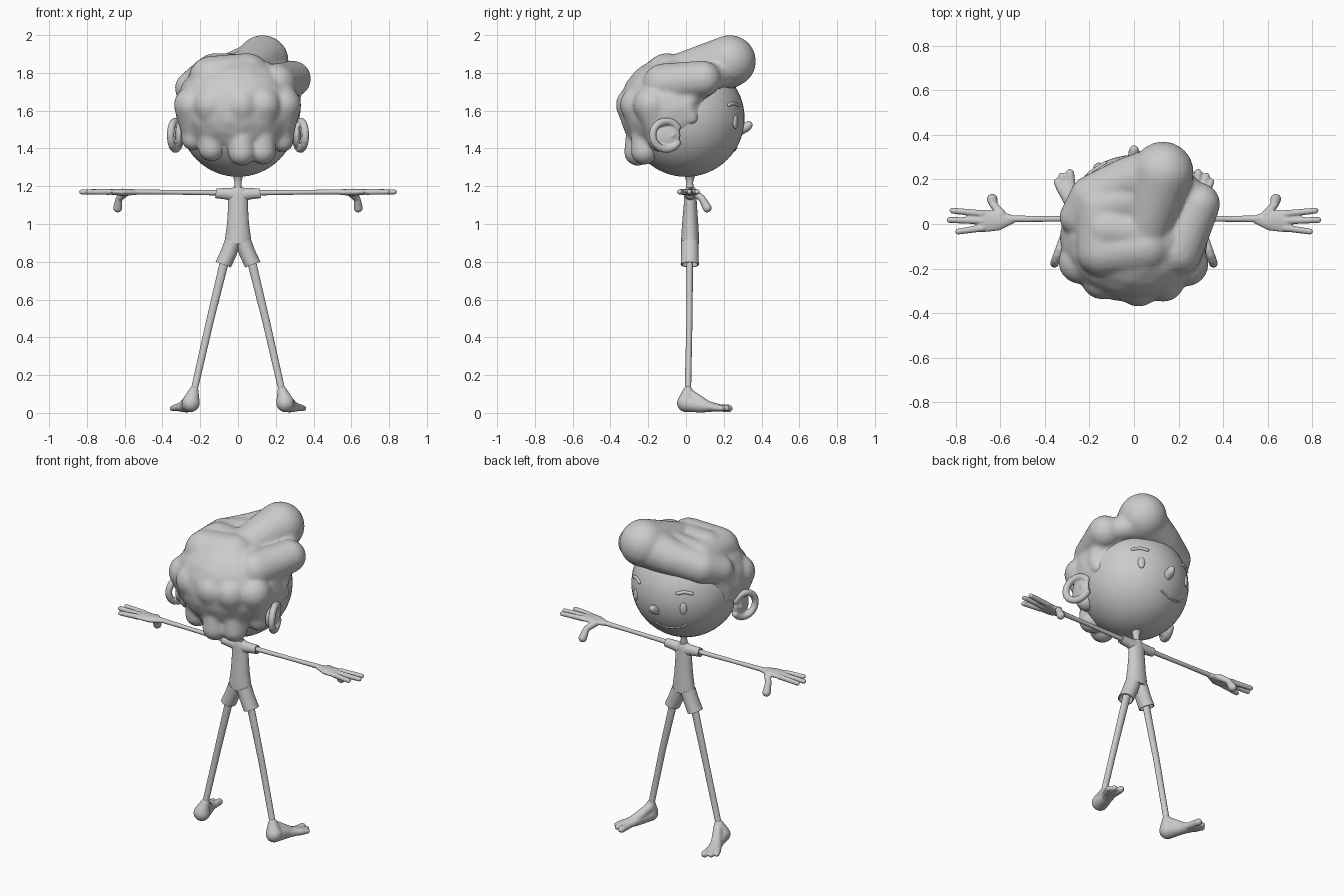
import bpy, bmesh, math
from mathutils import Vector, Matrix

HEAD, R = Vector((0, 0, 1.56)), 0.31


def finish(name, bm):
    bmesh.ops.recalc_face_normals(bm, faces=bm.faces)
    me = bpy.data.meshes.new(name)
    bm.to_mesh(me)
    bm.free()
    ob = bpy.data.objects.new(name, me)
    bpy.context.collection.objects.link(ob)
    return ob


def smooth(ob):
    bpy.ops.object.select_all(action='DESELECT')
    ob.select_set(True)
    bpy.context.view_layer.objects.active = ob
    bpy.ops.object.shade_smooth_by_angle(angle=math.radians(50))


# unit sphere points used for every rounded form
tmp = bmesh.new()
bmesh.ops.create_icosphere(tmp, subdivisions=3, radius=1)
BALL = [v.co.copy() for v in tmp.verts]
tmp.free()


def hull(bm, balls, sx):
    """Convex skin round one or two balls (x, y, z, r) or ellipsoids (x, y, z, rx, ry, rz)."""
    part = bmesh.new()
    for b in balls:
        c = Vector((b[0] * sx, b[1], b[2]))
        r = b[3:] if len(b) == 6 else (b[3],) * 3
        for p in BALL:
            part.verts.new(c + Vector((p.x * r[0], p.y * r[1], p.z * r[2])))
    bmesh.ops.convex_hull(part, input=part.verts[:])
    bmesh.ops.delete(part, geom=[v for v in part.verts if not v.link_faces], context='VERTS')
    bmesh.ops.recalc_face_normals(part, faces=part.faces)
    me = bpy.data.meshes.new("tmp")
    part.to_mesh(me)
    part.free()
    bm.from_mesh(me)
    bpy.data.meshes.remove(me)


def fuse(name, chains, voxel=0.006, rounds=3, sx=1):
    """Chains of balls melted into one smooth skin."""
    bm = bmesh.new()
    for ch in chains:
        if len(ch) == 1:
            hull(bm, ch, sx)
        for pair in zip(ch, ch[1:]):
            hull(bm, pair, sx)
    ob = finish(name, bm)
    m = ob.modifiers.new("Remesh", 'REMESH')
    m.mode, m.voxel_size, m.use_smooth_shade = 'VOXEL', voxel, True
    m = ob.modifiers.new("Smooth", 'SMOOTH')
    m.factor, m.iterations = 0.5, rounds
    return ob


def loft(name, secs, sx=1, n=32):
    """Elliptical rings (x, y, z, half width, half depth) along a path in the xz plane."""
    bm = bmesh.new()
    cs = [Vector((s[0] * sx, s[1], s[2])) for s in secs]
    Y = Vector((0, 1, 0))
    d = cs[1] - cs[0]
    v = Vector((d.x, 0, d.z)).normalized().cross(Y)
    rings = []
    for c, s in zip(cs, secs):
        rings.append([bm.verts.new(c + v * s[3] * math.cos(a) + Y * s[4] * math.sin(a))
                      for a in (2 * math.pi * i / n for i in range(n))])
    for a, b in zip(rings, rings[1:]):
        for i in range(n):
            bm.faces.new((a[i], a[(i + 1) % n], b[(i + 1) % n], b[i]))
    bm.faces.new(rings[0])
    bm.faces.new(rings[-1])
    smooth(finish(name, bm))


def ellipsoid(name, c, r, rot=None):
    bm = bmesh.new()
    m = Matrix.Translation(c) @ (rot or Matrix()) @ Matrix.Diagonal((*r, 1))
    bmesh.ops.create_uvsphere(bm, u_segments=48, v_segments=32, radius=1, matrix=m)
    smooth(finish(name, bm))


def on_face(x, z, lift=0):
    """Point on the face side (+y) of the head."""
    y = math.sqrt(R * R - x * x - (z - HEAD.z) ** 2)
    return HEAD + (Vector((x, y, z)) - HEAD) * (1 + lift / R)


def stroke(name, xz, r):
    fuse(name, [[(*on_face(x, z), r) for x, z in xz]], 0.003, 1)


# head and face
ellipsoid("head", HEAD, (R, R, R))
fuse("nose", [[(0, 0.29, 1.50, 0.028), (0, 0.322, 1.515, 0.025), (0, 0.333, 1.525, 0.02)]], 0.004)
stroke("mouth", [(0.02, 1.405), (-0.04, 1.39), (-0.10, 1.395), (-0.15, 1.415), (-0.165, 1.43)], 0.006)
for s, side in ((1, "right"), (-1, "left")):
    turn = Matrix.Rotation(-s * math.asin(0.165 / R), 4, 'Z')
    ellipsoid(side + "_eye", on_face(s * 0.165, 1.54), (0.02, 0.011, 0.036), turn)
    stroke(side + "_brow", [(s * 0.13, 1.63), (s * 0.165, 1.64), (s * 0.20, 1.63)], 0.01)

    # ear: C-shaped rim, flaring outwards at the back, round a shallow bowl
    rim = []
    for i in range(15):
        a = math.radians(35 + 290 * i / 14)
        rim.append((0.331 - 0.026 * math.cos(a), -0.105 + 0.072 * math.cos(a),
                    1.47 + 0.074 * math.sin(a), 0.02))
    fuse(side + "_ear", [rim, [(0.312, -0.10, 1.47, 0.022, 0.07, 0.07)],
                         [(0.30, -0.06, 1.45, 0.02), (0.325, -0.07, 1.47, 0.014)]], 0.006, 3, s)

# hair: cap, crown, front quiff and side curl
chains = [
    [(0, -0.06, 1.61, 0.335, 0.295, 0.285)],
    [(-0.14, -0.12, 1.77, 0.12), (-0.15, 0.08, 1.77, 0.115), (0.03, 0.12, 1.80, 0.115)],
    [(-0.14, -0.12, 1.77, 0.12), (0.05, -0.10, 1.785, 0.12)],
    [(-0.12, -0.02, 1.785, 0.12), (0.05, -0.04, 1.79, 0.11), (0.13, 0.232, 1.862, 0.139)],
    [(0.13, 0.225, 1.85, 0.13), (-0.04, 0.19, 1.80, 0.105), (-0.19, 0.12, 1.755, 0.10),
     (-0.25, 0.03, 1.72, 0.085)],
    [(0.20, -0.12, 1.74, 0.11), (0.29, 0.09, 1.768, 0.097)],
    [(0.29, 0.10, 1.77, 0.07), (0.21, 0.17, 1.79, 0.075), (0.13, 0.22, 1.83, 0.09)],
    [(-0.25, 0.06, 1.71, 0.06), (-0.285, 0.02, 1.60, 0.045), (-0.29, 0.02, 1.55, 0.032)],
    [(0.27, 0.05, 1.72, 0.06), (0.285, 0.0, 1.62, 0.05), (0.293, 0.03, 1.56, 0.034)],
]
# wavy locks hanging down the back
for x, y0, y1, z1, r in ((-0.24, -0.17, -0.14, 1.45, 0.06), (-0.14, -0.24, -0.20, 1.40, 0.07),
                         (0.02, -0.272, -0.255, 1.38, 0.073), (0.13, -0.25, -0.22, 1.385, 0.072),
                         (0.235, -0.18, -0.14, 1.44, 0.06)):
    chains.append([(x, y0, 1.63, 0.10), (x * 0.97, (y0 + y1) / 2 + 0.015, 1.49, 0.068), (x, y1, z1, r)])
fuse("hair", chains, 0.011, 8)

# neck and shirt
loft("neck", [(0, 0.02, 1.17, 0.022, 0.02), (0, 0.02, 1.22, 0.018, 0.018),
              (0, 0.02, 1.25, 0.025, 0.025), (0, 0.02, 1.28, 0.05, 0.05)])
loft("shirt", [(0, 0.022, 0.895, 0.072, 0.048), (0, 0.022, 0.93, 0.068, 0.047),
               (0, 0.022, 1.0, 0.058, 0.043), (0, 0.023, 1.1, 0.052, 0.035),
               (0, 0.023, 1.155, 0.055, 0.032), (0, 0.023, 1.18, 0.045, 0.03),
               (0, 0.023, 1.192, 0.03, 0.024)])

for s, side in ((1, "right"), (-1, "left")):
    loft(side + "_sleeve", [(0.02, 0.023, 1.155, 0.036, 0.03), (0.06, 0.023, 1.16, 0.03, 0.027),
                            (0.118, 0.023, 1.163, 0.026, 0.025), (0.118, 0.023, 1.163, 0.018, 0.018),
                            (0.10, 0.023, 1.163, 0.016, 0.016)], s)
    # shorts leg, hollow at the hem
    loft(side + "_shorts_leg", [(0.028, 0.02, 0.905, 0.043, 0.046), (0.048, 0.02, 0.85, 0.043, 0.046),
                                (0.078, 0.02, 0.785, 0.043, 0.048), (0.078, 0.02, 0.785, 0.037, 0.042),
                                (0.06, 0.02, 0.83, 0.03, 0.036)], s)
    loft(side + "_leg", [(0.06, 0.02, 0.85, 0.024, 0.018), (0.15, 0.018, 0.48, 0.020, 0.016),
                         (0.232, 0.01, 0.12, 0.018, 0.017), (0.24, 0.008, 0.07, 0.03, 0.03)], s)
    loft(side + "_arm", [(0.09, 0.023, 1.165, 0.014, 0.014), (0.35, 0.023, 1.168, 0.012, 0.012),
                         (0.55, 0.023, 1.17, 0.014, 0.015), (0.59, 0.02, 1.17, 0.014, 0.022)], s)

    # hand with three fingers and a drooping thumb
    palm = [[(0.54, 0.022, 1.168, 0.02, 0.015, 0.014), (0.61, 0.015, 1.168, 0.03, 0.045, 0.019),
             (0.68, 0.014, 1.17, 0.025, 0.052, 0.014)],
            [(0.595, 0.045, 1.165, 0.02), (0.63, 0.085, 1.135, 0.018), (0.637, 0.112, 1.085, 0.024)]]
    for y0, y1, x1 in ((0.046, 0.06, 0.815), (0.014, 0.018, 0.828), (-0.018, -0.034, 0.79)):
        palm.append([(0.68, y0, 1.17, 0.016), (x1, y1, 1.17, 0.0135)])
    fuse(side + "_hand", palm, 0.0045, 3, s)

    # foot with a separate big toe and two smaller toes
    foot = [[(0.233, 0.01, 0.12, 0.024), (0.25, 0.0, 0.052, 0.048)],
            [(0.25, 0.0, 0.05, 0.046), (0.275, 0.09, 0.036, 0.034), (0.305, 0.16, 0.028, 0.042, 0.04, 0.02)],
            [(0.236, 0.02, 0.10, 0.026), (0.28, 0.10, 0.04, 0.032)]]
    for x0, x1, y1, r in ((0.28, 0.288, 0.227, 0.02), (0.31, 0.325, 0.215, 0.016), (0.325, 0.347, 0.19, 0.015)):
        foot.append([(x0, 0.15, 0.028, 0.02), (x1, y1, 0.024, r)])
    fuse(side + "_foot", foot, 0.006, 3, s)
